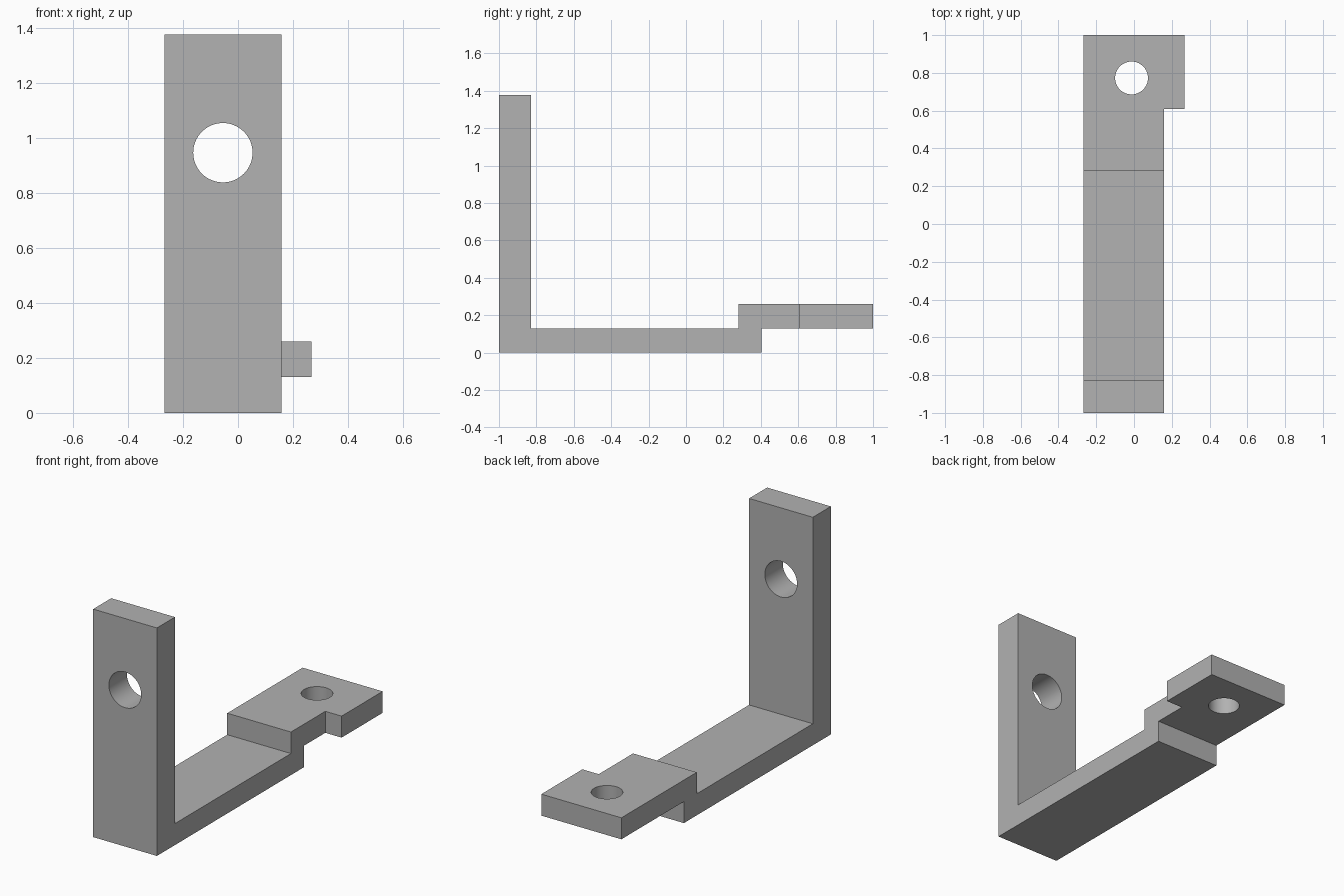
import bpy
import bmesh
from math import radians

default_cube = bpy.data.objects.get("Cube")
if default_cube:
    bpy.data.objects.remove(default_cube, do_unlink=True)

X_LEFT, X_ARM, X_TAB = -0.268, 0.158, 0.267

# Single flat grey
grey = bpy.data.materials.new("plain_grey")
grey.use_nodes = True
colour = (0.445, 0.445, 0.445, 1.0)
grey.diffuse_color = colour
grey.node_tree.nodes["Principled BSDF"].inputs["Base Color"].default_value = colour


def extrude_profile(name, points, x0, x1):
    """Extrude a closed (y, z) outline along x."""
    bm = bmesh.new()
    face = bm.faces.new([bm.verts.new((x0, y, z)) for y, z in points])
    result = bmesh.ops.extrude_face_region(bm, geom=[face])
    verts = [g for g in result["geom"] if isinstance(g, bmesh.types.BMVert)]
    bmesh.ops.translate(bm, vec=(x1 - x0, 0, 0), verts=verts)
    bmesh.ops.recalc_face_normals(bm, faces=bm.faces)
    mesh = bpy.data.meshes.new(name)
    bm.to_mesh(mesh)
    bm.free()
    mesh.materials.append(grey)
    obj = bpy.data.objects.new(name, mesh)
    bpy.context.collection.objects.link(obj)
    return obj


def cut(target, cutter):
    """Subtract the cutter from the target, then discard it."""
    cutter.hide_render = True
    mod = target.modifiers.new("cut", 'BOOLEAN')
    mod.operation = 'DIFFERENCE'
    mod.solver = 'EXACT'
    mod.object = cutter
    bpy.ops.object.select_all(action='DESELECT')
    target.select_set(True)
    bpy.context.view_layer.objects.active = target
    bpy.ops.object.modifier_apply(modifier=mod.name)
    bpy.data.objects.remove(cutter, do_unlink=True)


def hole_cutter(name, location, radius, rotation=(0, 0, 0)):
    bpy.ops.mesh.primitive_cylinder_add(vertices=64, radius=radius, depth=0.6,
                                        location=location, rotation=rotation)
    obj = bpy.context.object
    obj.name = name
    obj.data.materials.append(grey)
    return obj


# Stepped L-shaped bracket, as wide as its end tab
outline = [(-1, 0), (0.403, 0), (0.403, 0.13), (1, 0.13), (1, 0.26),
           (0.28, 0.26), (0.28, 0.13), (-0.828, 0.13),
           (-0.828, 1.378), (-1, 1.378)]
bracket = extrude_profile("bracket", outline, X_LEFT, X_TAB)

# Trim the left side so that only the end tab sticks out
trim = extrude_profile("side_trim_cutter",
                       [(-1.2, -0.2), (0.608, -0.2), (0.608, 1.6), (-1.2, 1.6)],
                       X_ARM, X_TAB + 0.2)
cut(bracket, trim)

# Hole through the upright and hole through the raised end plate
cut(bracket, hole_cutter("upright_hole_cutter", (-0.055, -0.914, 0.947), 0.108,
                         (radians(90), 0, 0)))
cut(bracket, hole_cutter("plate_hole_cutter", (-0.013, 0.773, 0.195), 0.087))

# Smooth hole walls with crisp edges
bracket.select_set(True)
bpy.context.view_layer.objects.active = bracket
bpy.ops.object.shade_smooth_by_angle(angle=radians(30))
